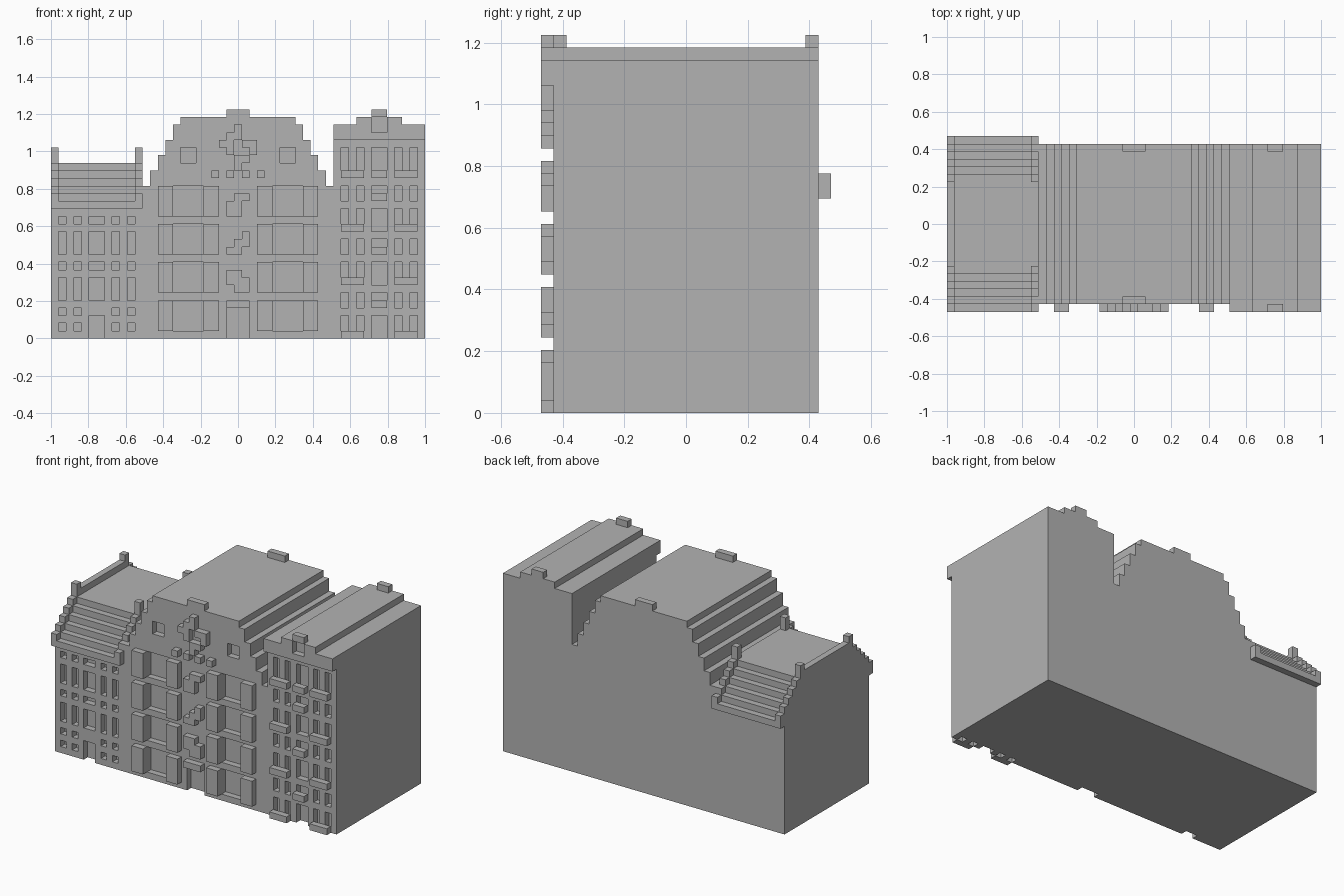
import bpy, bmesh
from mathutils import Vector

cube = bpy.data.objects.get("Cube")
if cube:
    bpy.data.objects.remove(cube, do_unlink=True)

# One block is the module of the whole design: 49 wide, 23 deep, 30 high
U = 2 / 49
W, D = 49, 23

stone = bpy.data.materials.new("grey_stone")
stone.use_nodes = True
stone.diffuse_color = (0.45, 0.45, 0.45, 1)
stone.node_tree.nodes["Principled BSDF"].inputs["Base Color"].default_value = (0.45, 0.45, 0.45, 1)


def place(x, y, z):
    return Vector(((x - W / 2) * U, (y - D / 2) * U, z * U))


def finish(name, bm):
    bmesh.ops.recalc_face_normals(bm, faces=bm.faces)
    mesh = bpy.data.meshes.new(name)
    bm.to_mesh(mesh)
    bm.free()
    mesh.materials.append(stone)
    obj = bpy.data.objects.new(name, mesh)
    bpy.context.collection.objects.link(obj)
    return obj


def boxes(name, items):
    """Boxes given as x, y and z ranges in blocks."""
    bm = bmesh.new()
    for x, y, z in items:
        lo, hi = place(x[0], y[0], z[0]), place(x[1], y[1], z[1])
        verts = bmesh.ops.create_cube(bm, size=1)["verts"]
        for v in verts:
            v.co = (lo + hi) / 2 + v.co * (hi - lo)
    return finish(name, bm)


def stepped(name, steps, end, base, span, along_y=True):
    """Stair-shaped outline of (start, height) pairs, extruded over span."""
    pts = [(steps[0][0], base)]
    ends = [s[0] for s in steps[1:]] + [end]
    for (start, height), stop in zip(steps, ends):
        pts += [(start, height), (stop, height)]
    pts.append((end, base))
    bm = bmesh.new()
    at = (lambda p, d: place(p[0], d, p[1])) if along_y else (lambda p, d: place(d, p[0], p[1]))
    face = bm.faces.new([bm.verts.new(at(p, span[0])) for p in pts])
    out = bmesh.ops.extrude_face_region(bm, geom=[face])["geom"]
    shift = place(0, span[1], 0) - place(0, span[0], 0)
    if not along_y:
        shift = place(span[1], 0, 0) - place(span[0], 0, 0)
    bmesh.ops.translate(bm, vec=shift, verts=[g for g in out if isinstance(g, bmesh.types.BMVert)])
    return finish(name, bm)


def carve(obj, openings, depth):
    """Cut recessed openings, (x range, z range), into the front."""
    cutter = boxes(obj.name + "_cutter", [(x, (-1, depth), z) for x, z in openings])
    cutter.hide_render = True
    mod = obj.modifiers.new("openings", "BOOLEAN")
    mod.operation, mod.solver, mod.object = "DIFFERENCE", "EXACT", cutter
    bpy.context.view_layer.objects.active = obj
    bpy.ops.object.modifier_apply(modifier=mod.name)
    bpy.data.objects.remove(cutter, do_unlink=True)


# Left house: wall, windows and door
left_wall = boxes("left_house_wall", [((0, 12), (1, 22), (0, 17))])
left_cols = [(1, 2), (3, 4), (5, 7), (8, 9), (10, 11)]
openings = [(c, r) for c in left_cols for r in [(5, 8), (9, 10), (11, 14), (15, 16)]]
openings += [(c, r) for c in left_cols if c != (5, 7) for r in [(1, 2), (3, 4)]]
openings.append(((5, 7), (-1, 3)))
carve(left_wall, openings, 2)


# Left house: stepped roof, raised borders and corner posts
def roof_steps(first, flat):
    rise = [(j, first + j) for j in range(5)]
    fall = [(D - 1 - j, first + j) for j in reversed(range(5))]
    return rise + [(5, flat)] + fall


stepped("left_roof", roof_steps(18, 23), D, 17, (1, 11), False)
stepped("left_roof_outer_border", roof_steps(19, 24), D, 17, (0, 1), False)
stepped("left_roof_inner_border", roof_steps(19, 23), D, 17, (11, 12), False)
boxes("left_roof_posts", [((i, i + 1), (j, j + 1), (23, 25)) for i in (0, 11) for j in (5, 17)])

# Central house: stepped gable, windows and door
gable = [(12, 20), (13, 22), (14, 24), (15, 26), (16, 28), (17, 29),
         (32, 28), (33, 26), (34, 24), (35, 22), (36, 20)]
center = stepped("center_house", gable, 37, 0, (1, 22))
floors = [(k, k + 4) for k in (1, 6, 11, 16)]
openings = [(c, f) for c in [(16, 20), (29, 33)] for f in floors]
openings += [((17, 19), (23, 25)), ((30, 32), (23, 25)), ((23, 26), (-1, 4))]
carve(center, openings, 2)
boxes("center_window_piers", [((i, i + 2), (0, 1), f) for i in (14, 20, 27, 33) for f in floors])
boxes("center_door_lintel", [((23, 26), (0, 1), (4, 5))])
boxes("center_ridge_blocks", [((23, 26), (j, j + 1), (29, 30)) for j in (1, 21)])


# Central house: carved ornaments, each row drawn from the top down
def ornament(name, x, top, rows):
    cells = []
    for r, row in enumerate(rows):
        z = top - r
        cells += [((x + c, x + c + 1), (0, 1), (z - 1, z)) for c, ch in enumerate(row) if ch == "X"]
    boxes(name, cells)


ornament("lower_ornament", 23, 9, ["XX.", "XXX", ".XX"])
ornament("middle_ornament", 23, 14, ["..X", ".XX", "XX."])
ornament("upper_ornament", 23, 19, [".XX", "XX.", "XX."])
ornament("gable_ornament", 21, 28, ["...X...", "..XX...", ".XX.XX.", "..X..X.",
                                    "...XX..", "...X...", "X.X.X.X"])

# Right house: wall, windows and door
right_wall = boxes("right_house_wall", [((37, 49), (1, 22), (0, 26))])
right_cols = [(38, 39), (40, 41), (42, 44), (45, 46), (47, 48)]
rows = [(-1, 3), (4, 6), (7, 10), (11, 13), (14, 17), (18, 20), (21, 25)]
carve(right_wall, [(c, r) for c in right_cols for r in rows], 2)

# Right house: balconies
balconies = [((i, i + 3), (0, 1), (k, k + 1)) for i in (38, 45) for k in (0, 7, 14, 21)]
balconies += [((42, 44), (0, 1), (k, k + 1)) for k in (4, 11, 18, 21)]
boxes("right_balconies", balconies)

# Right house: overhanging attic with a small recess and ridge blocks
attic = stepped("right_attic", [(37, 28), (40, 29), (46, 28)], 49, 26, (0, 22))
carve(attic, [((42, 44), (27, 28.98))], 1)
boxes("right_ridge_blocks", [((42, 44), (j, j + 1), (29, 30)) for j in (0, 21)])
